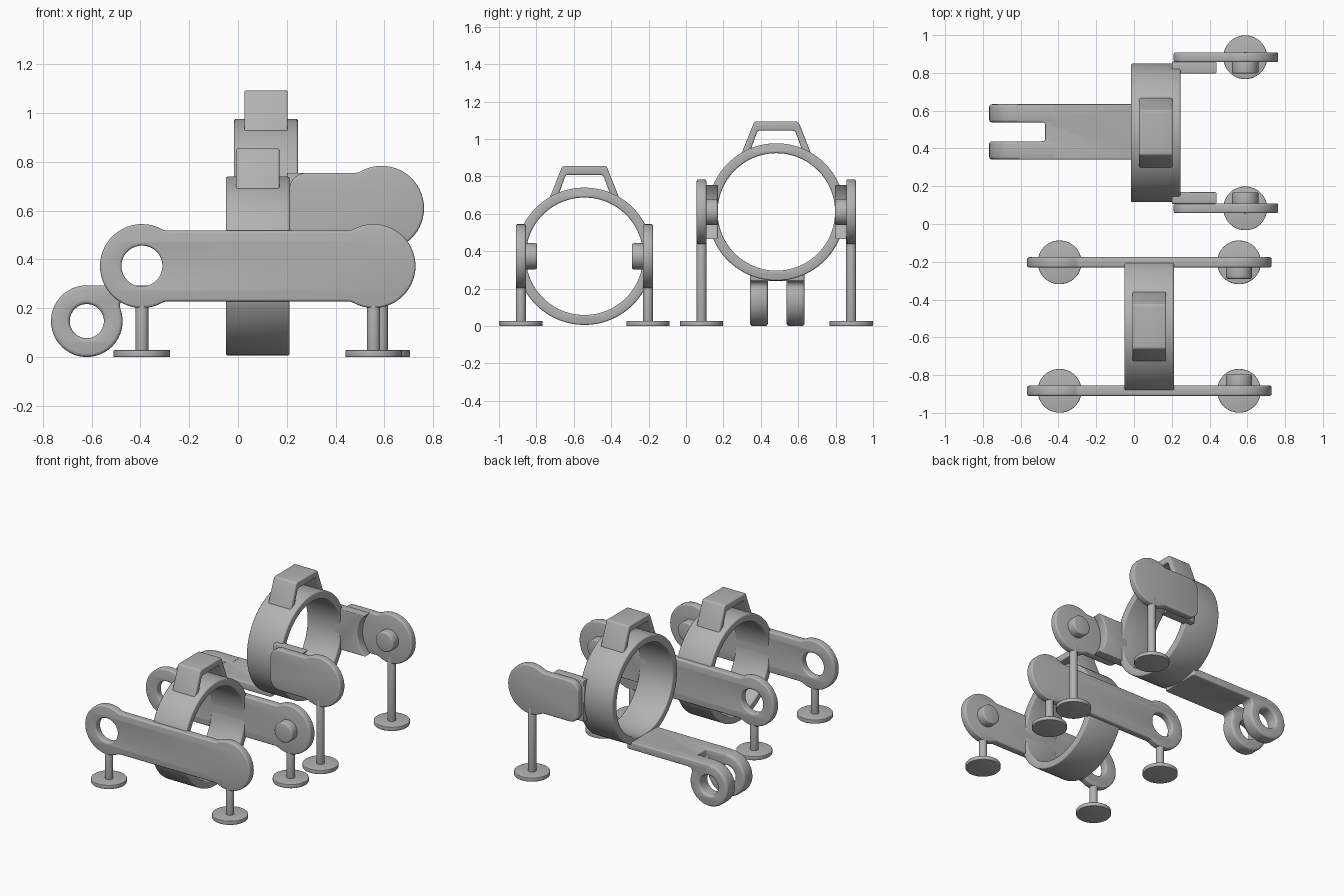
import bpy, bmesh
from math import pi, sin, cos, sqrt, atan2, radians
from mathutils import Euler, Vector

cube = bpy.data.objects.get("Cube")
if cube:
    bpy.data.objects.remove(cube, do_unlink=True)

grey = bpy.data.materials.new("plain grey")
grey.use_nodes = True
colour = (0.45, 0.45, 0.45, 1)
grey.diffuse_color = colour
grey.node_tree.nodes["Principled BSDF"].inputs["Base Color"].default_value = colour

# Plane of a profile: xz is extruded along y, yz along x, xy along z
PLANES = {"xz": (pi / 2, 0, 0), "yz": (pi / 2, 0, pi / 2), "xy": (0, 0, 0)}


def plate(name, loops, plane, depth, centre, bevel=0.01):
    """Filled profile (outer loop, then holes) with thickness and rounded edges."""
    curve = bpy.data.curves.new(name, "CURVE")
    curve.dimensions = "2D"
    curve.fill_mode = "BOTH"
    curve.extrude = depth / 2 - bevel
    curve.bevel_depth = bevel
    curve.bevel_resolution = 2
    curve.offset = -bevel
    for loop in loops:
        spline = curve.splines.new("POLY")
        spline.points.add(len(loop) - 1)
        for point, (u, v) in zip(spline.points, loop):
            point.co = (u, v, 0, 1)
        spline.use_cyclic_u = True
    helper = bpy.data.objects.new(name + " helper", curve)
    mesh = bpy.data.meshes.new_from_object(helper)
    bpy.data.objects.remove(helper)
    bpy.data.curves.remove(curve)
    mesh.transform(Euler(PLANES[plane]).to_matrix().to_4x4())
    bm = bmesh.new()
    bm.from_mesh(mesh)
    bmesh.ops.remove_doubles(bm, verts=bm.verts, dist=0.0001)
    bmesh.ops.recalc_face_normals(bm, faces=bm.faces)
    for face in bm.faces:
        face.smooth = True
    bm.to_mesh(mesh)
    bm.free()
    mesh.set_sharp_from_angle(angle=radians(40))
    mesh.materials.clear()
    mesh.materials.append(grey)
    obj = bpy.data.objects.new(name, mesh)
    obj.location = centre
    bpy.context.scene.collection.objects.link(obj)
    return obj


def arc(cx, cy, r, start, end, steps=8):
    return [(cx + r * cos(start + (end - start) * i / steps),
             cy + r * sin(start + (end - start) * i / steps)) for i in range(steps + 1)]


def circle(r, cx=0, cy=0, steps=48):
    return arc(cx, cy, r, 0, 2 * pi, steps)[:-1]


def rounded(points, r):
    """Replace each corner by a short curve."""
    out = []
    for i, p in enumerate(points):
        b = Vector(p)
        a, c = Vector(points[i - 1]), Vector(points[(i + 1) % len(points)])
        a = b + (a - b).normalized() * r
        c = b + (c - b).normalized() * r
        for t in (0, 0.25, 0.5, 0.75, 1):
            out.append(tuple(a * (1 - t) ** 2 + b * 2 * t * (1 - t) + c * t * t))
    return out


def lobe(x, r, h, f=0.05):
    """Round end of an arm, blended into a bar of half height h."""
    dx = sqrt((r + f) ** 2 - (h + f) ** 2)
    a = pi - atan2(h + f, dx)
    top = arc(x - dx, h + f, f, a - pi, -pi / 2, 5)[1:]
    return [(u, -v) for u, v in reversed(top)] + arc(x, 0, r, -a, a, 36) + top


def stand(name, x, y, height):
    plate(name + "_foot", [circle(0.116)], "xy", 0.028, (x, y, 0.014), 0.004)
    plate(name + "_rod", [circle(0.027, steps=24)], "xy", height, (x, y, height / 2), 0.002)


def collar(name, x, y, z, limit):
    """Ring with a trapezoid handle on top; its sides are cut flat at the limit."""
    outer = [(max(-limit, min(limit, u)), v) for u, v in circle(0.367, steps=96)]
    plate(name + "_ring", [outer, circle(0.314, steps=96)], "yz", 0.262, (x, y, z), 0.009)
    right = [(0.145, 0.31), (0.187, 0.31), (0.118, 0.483)]
    inner = (0.1, 0.435)
    half = [inner] + right
    profile = half + [(-u, v) for u, v in reversed(half)]
    plate(name + "_handle", [rounded(profile, 0.014)], "yz", 0.178, (x, y, z), 0.008)


PIN = 0.07

# Front collar with its two long arms
FY, FZ = -0.543, 0.373
HOLE_X, PIN_X = -0.394, 0.556
collar("front_collar", 0.081, FY, FZ, 0.34)
mid, reach = (HOLE_X + PIN_X) / 2, (PIN_X - HOLE_X) / 2
end = lobe(reach, 0.172, 0.145)
long_arm = end + [(-u, -v) for u, v in end]
for side, s in (("right", -1), ("left", 1)):
    y = FY + s * 0.34
    plate("long_arm_" + side, [long_arm, circle(0.084, -reach)], "xz", 0.054, (mid, y, FZ))
    plate("long_arm_pin_" + side, [circle(PIN)], "xz", 0.08, (PIN_X, y - s * 0.047, FZ))
    stand("hole_stand_" + side, HOLE_X, y, 0.24)
    stand("pin_stand_" + side, PIN_X, y, 0.24)

# Rear collar with its two short arms
RY, RZ = 0.483, 0.61
SHORT_X = 0.589
collar("rear_collar", 0.115, RY, RZ, 0.367)
h, c = 0.145, 0.07
short_arm = (lobe(SHORT_X, 0.174, h) + arc(0.21 + c, h - c, c, pi / 2, pi)
             + arc(0.21 + c, c - h, c, pi, 1.5 * pi))
# Inner block, hollowed around the round end of the arm
spread = 0.76
block = [(0.2, h), (0.2, -h)] + arc(SHORT_X, 0, 0.21, pi + spread, pi - spread, 16)
for side, s in (("right", -1), ("left", 1)):
    y = RY + s * 0.4
    plate("short_arm_" + side, [short_arm], "xz", 0.052, (0, y, RZ))
    plate("short_arm_block_" + side, [block], "xz", 0.065, (0, y - s * 0.055, RZ), 0.008)
    plate("short_arm_pin_" + side, [circle(PIN)], "xz", 0.08, (SHORT_X, y - s * 0.047, RZ))
    stand("short_arm_stand_" + side, SHORT_X, y, 0.48)

# Forked tow bar on the rear collar
EYE_X, EYE_Z, R, TOP, UNDER = -0.62, 0.147, 0.147, 0.293, 0.24
fork = [(0.02, -0.146), (0.02, 0.146), (EYE_X, 0.146), (EYE_X, 0.05),
        (-0.47, 0.05), (-0.47, -0.05), (EYE_X, -0.05), (EYE_X, -0.146)]
plate("tow_bar", [rounded(fork, 0.015)], "xy", TOP - UNDER, (0, RY + 0.005, (TOP + UNDER) / 2), 0.006)
# Eyes at the fork ends, blended into the underside of the bar
f = 0.03
drop = UNDER - EYE_Z - f
dx = sqrt((R + f) ** 2 - drop ** 2)
a = atan2(drop, dx)
eye = (arc(0, 0, R, pi / 2, 2 * pi + a, 36) + arc(dx, drop, f, pi + a, pi / 2, 6)[1:]
       + [(dx + 0.03, UNDER - EYE_Z), (dx + 0.03, R)])
for side, s in (("right", -1), ("left", 1)):
    plate("tow_eye_" + side, [eye, circle(0.07)], "xz", 0.096,
          (EYE_X, RY + 0.005 + s * 0.098, EYE_Z), 0.014)
